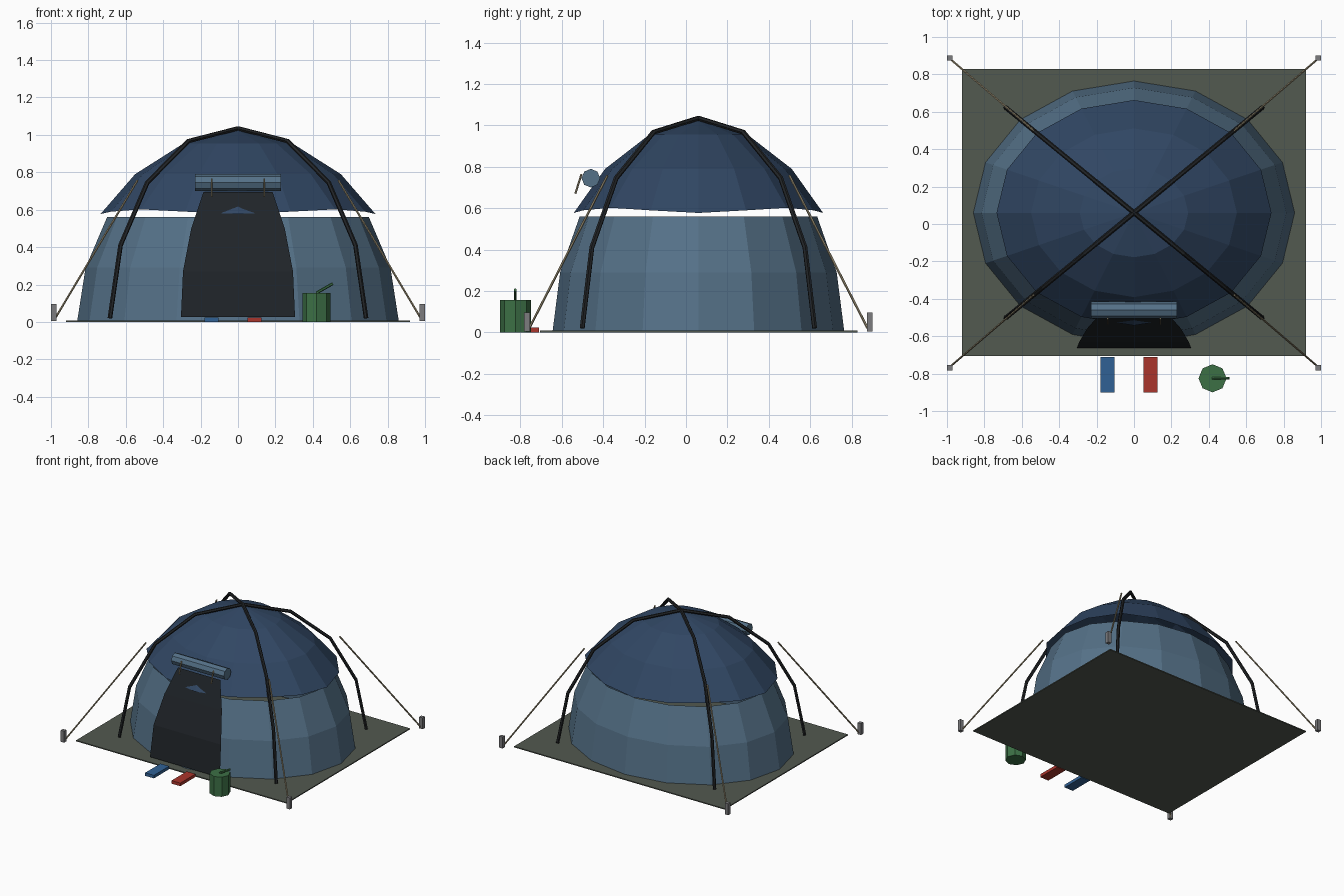
import bpy, math
from mathutils import Vector

if "Cube" in bpy.data.objects:
    bpy.data.objects.remove(bpy.data.objects["Cube"])

CY = 0.06      # tent centre in y
RATIO = 0.82   # tent depth / width
N = 16         # sides of the dome


def material(name, rgb):
    m = bpy.data.materials.new(name)
    m.diffuse_color = (*rgb, 1)
    m.use_nodes = True
    m.node_tree.nodes["Principled BSDF"].inputs["Base Color"].default_value = m.diffuse_color
    return m


WALL = material("wall_blue", (0.09, 0.165, 0.245))
FLY = material("fly_navy", (0.03, 0.062, 0.125))
SHEET = material("sheet_grey_green", (0.085, 0.1, 0.08))
BLACK = material("black", (0.015, 0.017, 0.019))
DARK = material("door_dark", (0.014, 0.018, 0.022))
ROPE = material("rope_tan", (0.32, 0.27, 0.17))
METAL = material("metal_grey", (0.2, 0.2, 0.21))
BLUE = material("slipper_blue", (0.03, 0.12, 0.3))
RED = material("slipper_red", (0.4, 0.035, 0.025))
GREEN = material("can_green", (0.045, 0.16, 0.06))


def mesh(name, verts, faces, mat):
    me = bpy.data.meshes.new(name)
    me.from_pydata(verts, [], faces)
    me.materials.append(mat)
    ob = bpy.data.objects.new(name, me)
    bpy.context.collection.objects.link(ob)
    return ob


def box(name, lo, hi, mat):
    v = [(x, y, z) for z in (lo[2], hi[2]) for y in (lo[1], hi[1]) for x in (lo[0], hi[0])]
    f = [(0, 2, 3, 1), (4, 5, 7, 6), (0, 1, 5, 4), (2, 6, 7, 3), (0, 4, 6, 2), (1, 3, 7, 5)]
    return mesh(name, v, f, mat)


def rod(name, a, b, r, mat, sides=6):
    a, b = Vector(a), Vector(b)
    bpy.ops.mesh.primitive_cylinder_add(vertices=sides, radius=r, depth=(b - a).length,
                                        location=(a + b) / 2)
    ob = bpy.context.object
    ob.rotation_euler = (b - a).to_track_quat('Z', 'Y').to_euler()
    ob.name = name
    ob.data.materials.append(mat)
    return ob


def dome(name, profile, mat, apex=None, wave=0.0):
    """Elliptical shell from (radius, z) rings; the first ring may have a wavy hem."""
    v, f = [], []
    for k, (r, z) in enumerate(profile):
        for i in range(N):
            a = 2 * math.pi * i / N
            dz = wave * (1 - math.cos(4 * a)) / 2 if k == 0 else 0
            v.append((r * math.cos(a), CY + RATIO * r * math.sin(a), z + dz))
    for k in range(len(profile) - 1):
        for i in range(N):
            j = (i + 1) % N
            f.append((k * N + i, k * N + j, (k + 1) * N + j, (k + 1) * N + i))
    if apex:
        v.append((0, CY, apex))
        last = (len(profile) - 1) * N
        f += [(last + i, last + (i + 1) % N, len(v) - 1) for i in range(N)]
    return mesh(name, v, f, mat)


# ground sheet, tent wall and fly sheet
box("ground_sheet", (-0.92, -0.705, 0.0), (0.92, 0.83, 0.008), SHEET)
dome("tent_wall", [(0.86, 0.002), (0.815, 0.29), (0.70, 0.56)], WALL)
dome("fly_sheet", [(0.735, 0.577), (0.55, 0.79), (0.29, 0.955)], FLY, 1.025, 0.025)

# two crossing bent poles
half = [(0.685, 0.02), (0.628, 0.41), (0.485, 0.745), (0.265, 0.967), (0, 1.035)]
for s in (1, -1):
    cu = bpy.data.curves.new("tent_pole", 'CURVE')
    cu.dimensions = '3D'
    cu.bevel_depth, cu.bevel_resolution, cu.use_fill_caps = 0.0125, 1, True
    pts = half + [(-r, z) for r, z in half[-2::-1]]
    sp = cu.splines.new('POLY')
    sp.points.add(len(pts) - 1)
    for p, (r, z) in zip(sp.points, pts):
        p.co = (r, CY + s * RATIO * r, z, 1)
    sp.use_smooth = False
    cu.materials.append(BLACK)
    bpy.context.collection.objects.link(bpy.data.objects.new("tent_pole", cu))

# guy ropes and stakes
for sx in (1, -1):
    for sy in (1, -1):
        x, y = 0.985 * sx, CY + 0.828 * sy
        box("stake", (x - 0.015, y - 0.014, 0.005), (x + 0.015, y + 0.014, 0.095), METAL)
        rod("guy_rope", (0.537 * sx, CY + 0.44 * sy, 0.757), (0.98 * sx, CY + 0.82 * sy, 0.015),
            0.006, ROPE)

# dark doorway panel
door = [(0.305, -0.662, 0.025), (0.294, -0.632, 0.27), (0.25, -0.558, 0.5), (0.185, -0.485, 0.695)]
v = [(s * x, y, z) for x, y, z in door for s in (-1, 1)]
mesh("doorway", v, [(2 * k, 2 * k + 1, 2 * k + 3, 2 * k + 2) for k in range(3)], DARK)

# rolled-up door with tie straps
rod("door_roll", (-0.23, -0.46, 0.745), (0.23, -0.46, 0.745), 0.045, WALL, 8)
for s in (1, -1):
    rod("roll_strap", (0.14 * s, -0.535, 0.67), (0.14 * s, -0.505, 0.765), 0.005, ROPE)

# slippers
box("slipper_left", (-0.18, -0.9, 0), (-0.104, -0.71, 0.024), BLUE)
box("slipper_right", (0.05, -0.9, 0), (0.126, -0.71, 0.024), RED)

# watering can with spout
rod("water_can", (0.42, -0.825, 0), (0.42, -0.825, 0.155), 0.075, GREEN, 8)
rod("can_spout", (0.42, -0.825, 0.155), (0.507, -0.825, 0.205), 0.008, GREEN)
